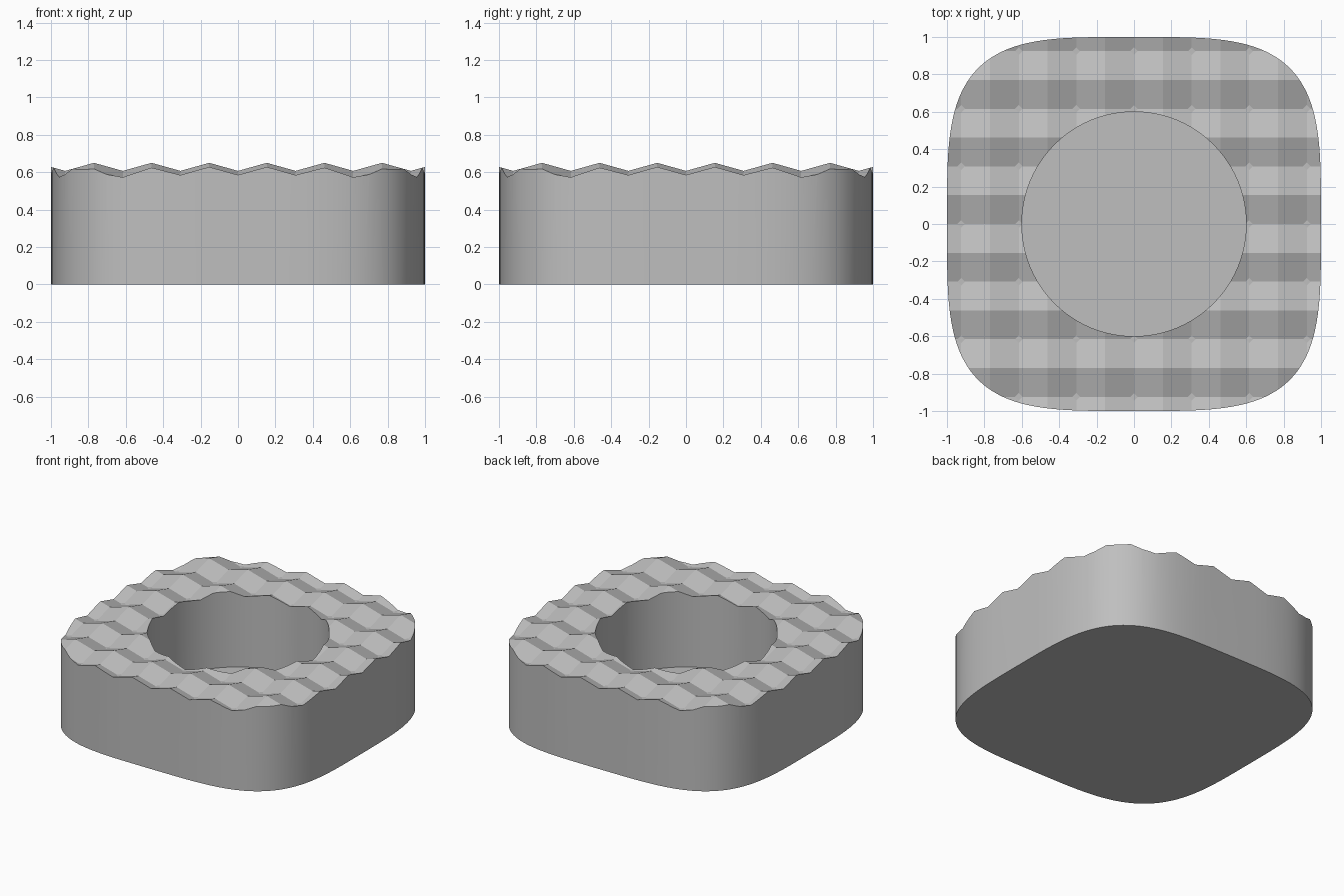
import bpy
import bmesh
from math import cos, sin, tau, radians, copysign

cube = bpy.data.objects.get("Cube")
if cube:
    bpy.data.objects.remove(cube, do_unlink=True)

HALF_PITCH = 0.154   # half the distance between stud tips
TOP = 0.65
STEP = 0.043         # drop along one half pitch
FLOOR = 0.08

grey = bpy.data.materials.new("light grey")
grey.use_nodes = True
grey.diffuse_color = (0.52, 0.52, 0.52, 1)
grey.node_tree.nodes["Principled BSDF"].inputs["Base Color"].default_value = grey.diffuse_color


def add_object(name, bm):
    bmesh.ops.recalc_face_normals(bm, faces=bm.faces)
    mesh = bpy.data.meshes.new(name)
    bm.to_mesh(mesh)
    bm.free()
    mesh.materials.append(grey)
    obj = bpy.data.objects.new(name, mesh)
    bpy.context.collection.objects.link(obj)
    return obj


def prism(name, exponent, radius, bottom, top, count):
    """Upright prism over a superellipse; exponent 2 is a circle."""
    def soft(v):
        return copysign(abs(v) ** (2 / exponent), v) * radius
    bm = bmesh.new()
    ring = [bm.verts.new((soft(cos(tau * i / count)), soft(sin(tau * i / count)), bottom))
            for i in range(count)]
    base = bm.faces.new(ring)
    up = bmesh.ops.extrude_face_region(bm, geom=[base])["geom"]
    for v in up:
        if isinstance(v, bmesh.types.BMVert):
            v.co.z = top
    return add_object(name, bm)


# Studded block: four-sided studs with small flat diamonds in the pits
bm = bmesh.new()
span = range(-7, 8)
grid = {(i, j): bm.verts.new((i * HALF_PITCH, j * HALF_PITCH,
                              TOP - STEP * ((i % 2 == 0) + (j % 2 == 0))))
        for i in span for j in span}
for i in span[:-1]:
    for j in span[:-1]:
        bm.faces.new([grid[i, j], grid[i + 1, j], grid[i + 1, j + 1], grid[i, j + 1]])
pits = [v for (i, j), v in grid.items() if i % 2 == 0 and j % 2 == 0]
bmesh.ops.bevel(bm, geom=pits, offset=0.021, segments=1, affect='VERTICES')
under = bmesh.ops.extrude_face_region(bm, geom=bm.faces[:])["geom"]
for v in under:
    if isinstance(v, bmesh.types.BMVert):
        v.co.z = -0.2
body = add_object("studded_body", bm)

# Trim to the rounded square, then bore the round well
outline = prism("outline_cutter", 3.8, 1.0, 0.0, 1.0, 128)
well = prism("well_cutter", 2, 0.6, FLOOR, 1.0, 96)
bpy.context.view_layer.objects.active = body
for cutter, operation in ((outline, 'INTERSECT'), (well, 'DIFFERENCE')):
    cutter.hide_render = True
    mod = body.modifiers.new(cutter.name, 'BOOLEAN')
    mod.operation = operation
    mod.solver = 'EXACT'
    mod.object = cutter
    bpy.ops.object.modifier_apply(modifier=mod.name)
    bpy.data.objects.remove(cutter, do_unlink=True)

# Smooth walls, crisp studs
bpy.ops.object.select_all(action='DESELECT')
body.select_set(True)
bpy.ops.object.shade_smooth_by_angle(angle=radians(12))
